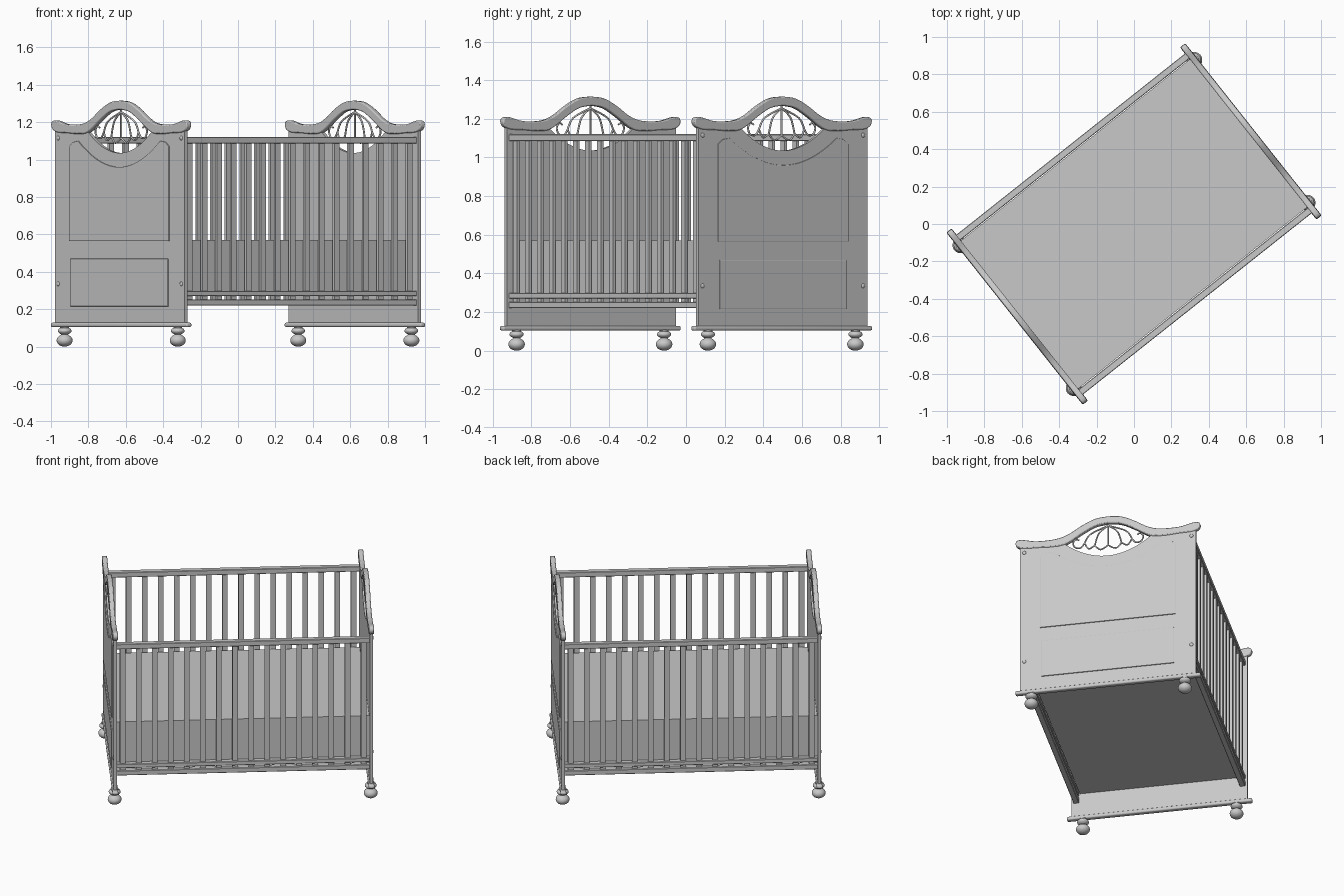
import bpy, bmesh, math
from mathutils import Matrix, Vector

cube = bpy.data.objects.get("Cube")
if cube:
    bpy.data.objects.remove(cube, do_unlink=True)

TURN = Matrix.Rotation(math.radians(38.4), 4, 'Z')   # whole crib stands diagonally
END_X = 0.797                                        # centre of each end board

paint = bpy.data.materials.new("grey_paint")
paint.use_nodes = True
GREY = (0.58, 0.58, 0.58, 1)
paint.diffuse_color = GREY
paint.node_tree.nodes["Principled BSDF"].inputs["Base Color"].default_value = GREY


def add(name, data):
    ob = bpy.data.objects.new(name, data)
    bpy.context.collection.objects.link(ob)
    data.materials.append(paint)
    ob.matrix_world = TURN
    return ob


def finish(name, bm, bevel=0, segments=2, smooth=False):
    bmesh.ops.recalc_face_normals(bm, faces=bm.faces[:])
    me = bpy.data.meshes.new(name)
    bm.to_mesh(me)
    bm.free()
    ob = add(name, me)
    if bevel:
        mod = ob.modifiers.new("Bevel", 'BEVEL')
        mod.width, mod.segments = bevel, segments
        mod.limit_method, mod.angle_limit = 'ANGLE', math.radians(50)
    if smooth:
        bpy.ops.object.select_all(action='DESELECT')
        ob.select_set(True)
        bpy.context.view_layer.objects.active = ob
        bpy.ops.object.shade_smooth_by_angle(angle=math.radians(40))
    return ob


def add_box(bm, centre, size):
    m = Matrix.Translation(centre) @ Matrix.Diagonal((*size, 1))
    bmesh.ops.create_cube(bm, size=1, matrix=m)


def slab(name, outline, x0, x1, **kw):
    """Extrude a (y, z) outline between two x positions."""
    bm = bmesh.new()
    face = bm.faces.new([bm.verts.new((x0, y, z)) for y, z in outline])
    new = bmesh.ops.extrude_face_region(bm, geom=[face])["geom"]
    bmesh.ops.translate(bm, vec=(x1 - x0, 0, 0),
                        verts=[v for v in new if isinstance(v, bmesh.types.BMVert)])
    return finish(name, bm, **kw)


def smooth_path(pts, steps=5):
    """Catmull-Rom curve through the points."""
    p = [Vector(q) for q in [pts[0], *pts, pts[-1]]]
    out = []
    for a, b, c, d in zip(p, p[1:], p[2:], p[3:]):
        for i in range(steps):
            t = i / steps
            out.append((b * 2 + (c - a) * t + (a * 2 - b * 5 + c * 4 - d) * t * t
                        + (b * 3 - a - c * 3 + d) * t ** 3) / 2)
    return [tuple(q) for q in out] + [tuple(pts[-1])]


def mirrored(half):
    """Mirror a centre-to-edge line into a full left-to-right line."""
    return [(-y, z) for y, z in half[:0:-1]] + half


def bowl(half_width, low, high, n=12):
    return [(half_width * i / n, low + (high - low) * (i / n) ** 2) for i in range(n + 1)]


def wire(name, paths, x, radius):
    cu = bpy.data.curves.new(name, 'CURVE')
    cu.dimensions, cu.bevel_depth, cu.bevel_resolution = '3D', radius, 2
    cu.use_fill_caps = True
    for path in paths:
        sp = cu.splines.new('POLY')
        sp.points.add(len(path) - 1)
        for pt, (y, z) in zip(sp.points, path):
            pt.co = (x, y, z, 1)
    return add(name, cu)


def lathe(name, profile, x, y, n=24):
    bm = bmesh.new()
    rings = [[bm.verts.new((x + r * math.cos(k * math.tau / n),
                            y + r * math.sin(k * math.tau / n), z)) for k in range(n)]
             for r, z in profile]
    for low, up in zip(rings, rings[1:]):
        for k in range(n):
            bm.faces.new((low[k], low[k - 1], up[k - 1], up[k]))
    bm.faces.new(rings[0])
    bm.faces.new(rings[-1])
    return finish(name, bm, smooth=True)


# Shared outlines
board_top = bowl(0.27, 1.035, 1.145) + [(0.31, 1.155), (0.5575, 1.165), (0.5575, 0.12)]
board = mirrored(board_top)
crest_top = smooth_path([(0, 1.315), (0.08, 1.306), (0.16, 1.27), (0.25, 1.215), (0.33, 1.19),
                         (0.45, 1.188), (0.54, 1.208), (0.575, 1.206), (0.586, 1.19)])
crest_low = smooth_path([(0, 1.268), (0.08, 1.256), (0.16, 1.215), (0.27, 1.147), (0.36, 1.137),
                         (0.45, 1.142), (0.53, 1.145), (0.57, 1.158), (0.584, 1.175)])
crest = mirrored(crest_top) + mirrored(crest_low)[::-1]
upper_plate = mirrored(bowl(0.353, 0.96, 1.10) + [(0.40, 1.093), (0.43, 1.07), (0.43, 0.565)])
lower_plate = [(-0.42, 0.215), (0.42, 0.215), (0.42, 0.47), (-0.42, 0.47)]

# Fan ornament: ribs, scallops between them, and a curl at each side
tips = [(0, 1.115), (0.085, 1.122), (0.15, 1.145)]
fan = [[(0, 1.27), tips[0]]]
for s in (-1, 1):
    for (y, z), bulge in zip(tips[1:], (0.012, 0.03)):
        fan.append([(s * a, b) for a, b in
                    smooth_path([(0, 1.255), (y * 0.55 + bulge, 1.205), (y, z)])])
    for (ya, za), (yb, zb) in zip(tips, tips[1:]):
        mid = ((ya + yb) / 2 + 0.006, (za + zb) / 2 - 0.03)
        fan.append([(s * a, b) for a, b in smooth_path([(ya, za), mid, (yb, zb)])])
    fan.append([(s * a, b) for a, b in smooth_path(
        [tips[2], (0.175, 1.115), (0.21, 1.122), (0.222, 1.155), (0.205, 1.178), (0.185, 1.17)])])

foot_profile = ([(0.043 * math.sin(a), 0.033 - 0.033 * math.cos(a))
                 for a in (math.radians(d) for d in range(15, 151, 15))]
                + [(0.018, 0.066), (0.028, 0.071), (0.036, 0.079), (0.037, 0.086),
                   (0.033, 0.094), (0.024, 0.1), (0.024, 0.106)])

# Two end boards with trim and feet
for side, s in (("right", -1), ("left", 1)):
    x = s * END_X
    face = x + s * 0.01
    slab(f"{side}_end_board", board, x - 0.01, x + 0.01)
    slab(f"{side}_crest_rail", crest, x - 0.016, x + 0.016, bevel=0.006, smooth=True)
    slab(f"{side}_upper_plate", upper_plate, face - s * 0.002, face + s * 0.007, bevel=0.003)
    slab(f"{side}_lower_plate", lower_plate, face - s * 0.002, face + s * 0.007, bevel=0.003)
    wire(f"{side}_fan_ornament", fan, x, 0.005)

    bm = bmesh.new()
    add_box(bm, (x, 0, 0.116), (0.036, 1.175, 0.024))
    finish(f"{side}_base_rail", bm, bevel=0.009, segments=3, smooth=True)

    bm = bmesh.new()
    for y in (-0.53, 0.53):
        for z in (0.335, 1.115):
            m = Matrix.Translation((face, y, z)) @ Matrix.Diagonal((0.5, 1, 1, 1))
            bmesh.ops.create_uvsphere(bm, u_segments=12, v_segments=8, radius=0.012, matrix=m)
    finish(f"{side}_bolt_caps", bm, smooth=True)

    for end, y in (("front", -0.487), ("back", 0.487)):
        lathe(f"{side}_{end}_foot", foot_profile, x, y)

# Slatted sides
for side, s in (("front", -1), ("back", 1)):
    y = s * 0.527
    for part, low, high in (("top_rail", 1.085, 1.12), ("middle_rail", 0.27, 0.298),
                            ("bottom_rail", 0.22, 0.253)):
        bm = bmesh.new()
        add_box(bm, (0, y, (low + high) / 2), (1.58, 0.036, high - low))
        finish(f"{side}_{part}", bm, bevel=0.003, segments=1)
    bm = bmesh.new()
    for i in range(16):
        add_box(bm, (-0.75 + i * 0.1, y, 0.67), (0.034, 0.016, 0.86))
    finish(f"{side}_slats", bm)

# Mattress
bm = bmesh.new()
add_box(bm, (0, 0, 0.4275), (1.574, 1.01, 0.285))
finish("mattress", bm)
